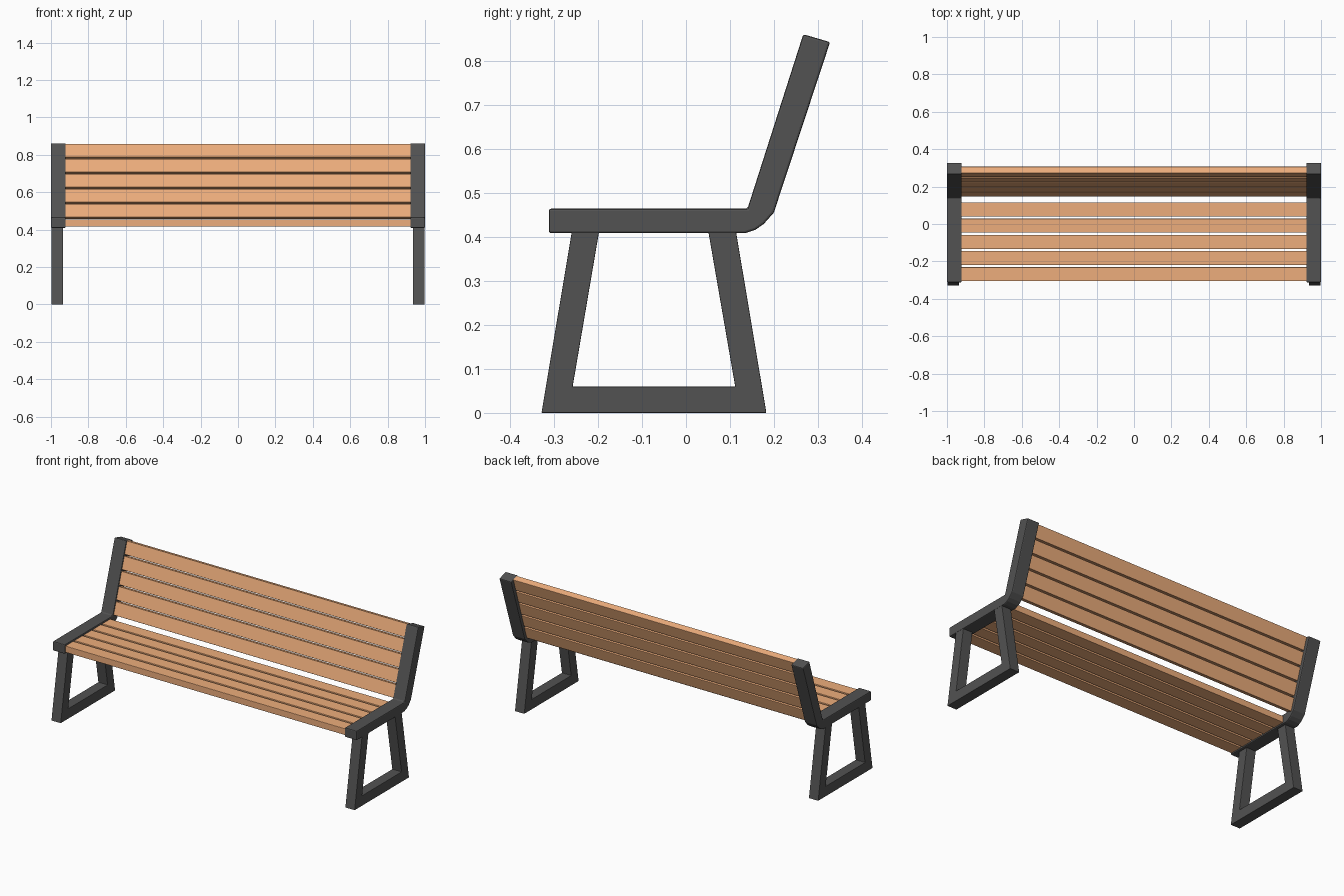
import bpy, bmesh, math
from mathutils import Vector

if "Cube" in bpy.data.objects:
    bpy.data.objects.remove(bpy.data.objects["Cube"])

wood = bpy.data.materials.new("wood")
wood.diffuse_color = (0.85, 0.42, 0.2, 1)
wood.use_nodes = True
wood.node_tree.nodes["Principled BSDF"].inputs["Base Color"].default_value = wood.diffuse_color
metal = bpy.data.materials.new("dark_metal")
metal.diffuse_color = (0.085, 0.085, 0.085, 1)
metal.use_nodes = True
metal.node_tree.nodes["Principled BSDF"].inputs["Base Color"].default_value = metal.diffuse_color


def extrude_profile(name, loops, x0, x1, mat, bevel):
    """Extrude quads/polygons (y, z) along x; a list of points gives one closed prism."""
    bm = bmesh.new()
    a = [bm.verts.new((x0, y, z)) for y, z in loops]
    b = [bm.verts.new((x1, y, z)) for y, z in loops]
    n = len(loops)
    bm.faces.new(a)
    bm.faces.new(b[::-1])
    for i in range(n):
        j = (i + 1) % n
        bm.faces.new((a[i], b[i], b[j], a[j]))
    bmesh.ops.recalc_face_normals(bm, faces=bm.faces)
    me = bpy.data.meshes.new(name)
    bm.to_mesh(me)
    bm.free()
    ob = bpy.data.objects.new(name, me)
    bpy.context.collection.objects.link(ob)
    me.materials.append(mat)
    if bevel:
        m = ob.modifiers.new("bevel", 'BEVEL')
        m.width, m.segments = bevel, 2
        m.limit_method, m.angle_limit = 'ANGLE', math.radians(40)
    return ob


def mirror_x(ob):
    ob.modifiers.new("mirror", 'MIRROR').use_axis[0] = True


# bent side rail carrying seat and back
rail = [(-0.312, 0.409), (0.135, 0.409), (0.158, 0.417), (0.177, 0.430), (0.2, 0.456),
        (0.328, 0.844), (0.267, 0.862), (0.14, 0.465), (-0.312, 0.465)]
mirror_x(extrude_profile("side_rail", rail, 0.921, 1.0, metal, 0.005))

# open trapezoid leg frame, one U-shaped outline
legs = [(-0.329, 0), (0.183, 0), (0.114, 0.412), (0.051, 0.412),
        (0.112, 0.06), (-0.258, 0.06), (-0.198, 0.412), (-0.260, 0.412)]
mirror_x(extrude_profile("leg_frame", legs, 0.936, 0.998, metal, 0.002))


def slat(name, start, along, normal, width, thick):
    s, w, t = Vector(start), Vector(along) * width, Vector(normal) * thick
    extrude_profile(name, [s, s + w, s + w + t, s + t], -0.925, 0.925, wood, 0.002)


# seat slats
for i in range(5):
    slat(f"seat_slat_{i + 1}", (-0.306 + i * 0.0865, 0.417), (1, 0), (0, 1), 0.075, 0.038)

# back slats follow the rake of the rail
lean = math.atan2(0.127, 0.397)
up, back = Vector((math.sin(lean), math.cos(lean))), Vector((math.cos(lean), -math.sin(lean)))
base = Vector((0.14, 0.465)) + back * 0.006
for i in range(5):
    slat(f"back_slat_{i + 1}", base + up * (0.003 + i * 0.0845), up, back, 0.075, 0.036)
